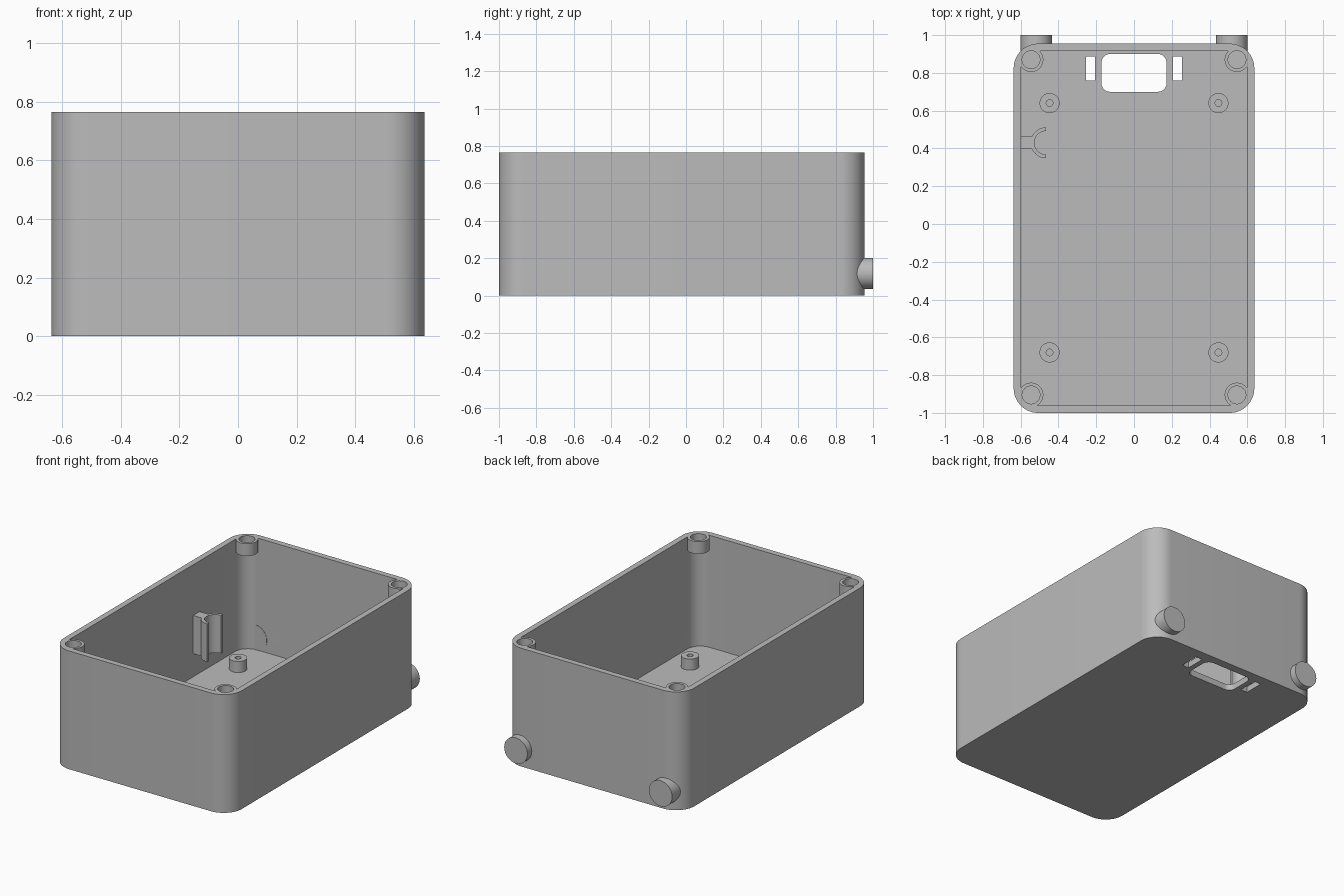
import bpy, bmesh
from math import pi, sin, cos, radians
from mathutils import Matrix

if "Cube" in bpy.data.objects:
    bpy.data.objects.remove(bpy.data.objects["Cube"], do_unlink=True)

plastic = bpy.data.materials.new("grey plastic")
plastic.use_nodes = True
plastic.diffuse_color = (0.5, 0.5, 0.5, 1)
plastic.node_tree.nodes["Principled BSDF"].inputs["Base Color"].default_value = (0.5, 0.5, 0.5, 1)

WIDTH, FRONT, BACK, HEIGHT = 0.637, -1.0, 0.955, 0.765
WALL, FLOOR = 0.038, 0.04


def arc(cx, cy, r, start, end, steps):
    angles = [radians(start + (end - start) * i / steps) for i in range(steps + 1)]
    return [(cx + r * cos(a), cy + r * sin(a)) for a in angles]


def rounded_rect(x0, x1, y0, y1, r, steps=14):
    corners = [(x1 - r, y1 - r), (x0 + r, y1 - r), (x0 + r, y0 + r), (x1 - r, y0 + r)]
    return [p for i, (x, y) in enumerate(corners)
            for p in arc(x, y, r, 90 * i, 90 * i + 90, steps)]


def circle(x, y, r, steps=48):
    return arc(x, y, r, 0, 360, steps)[:-1]


def prism(name, outline, z0, z1):
    """Extrude a closed outline from z0 up to z1."""
    bm = bmesh.new()
    face = bm.faces.new([bm.verts.new((x, y, z0)) for x, y in outline])
    top = bmesh.ops.extrude_face_region(bm, geom=[face])["geom"]
    moved = [v for v in top if isinstance(v, bmesh.types.BMVert)]
    bmesh.ops.translate(bm, verts=moved, vec=(0, 0, z1 - z0))
    bmesh.ops.recalc_face_normals(bm, faces=bm.faces[:])
    mesh = bpy.data.meshes.new(name)
    bm.to_mesh(mesh)
    bm.free()
    mesh.materials.append(plastic)
    obj = bpy.data.objects.new(name, mesh)
    bpy.context.collection.objects.link(obj)
    return obj


def activate(obj):
    bpy.ops.object.select_all(action="DESELECT")
    obj.select_set(True)
    bpy.context.view_layer.objects.active = obj


def combine(target, tool, operation="DIFFERENCE"):
    """Apply a boolean and discard the tool."""
    activate(target)
    mod = target.modifiers.new("boolean", "BOOLEAN")
    mod.operation, mod.object, mod.solver = operation, tool, "EXACT"
    bpy.ops.object.modifier_apply(modifier=mod.name)
    bpy.data.objects.remove(tool, do_unlink=True)


def smooth(obj):
    activate(obj)
    bpy.ops.object.shade_smooth_by_angle(angle=radians(30))


# Open box with rounded corners
box = prism("box_shell", rounded_rect(-WIDTH, WIDTH, FRONT, BACK, 0.13), 0, HEIGHT)
combine(box, prism("cavity", rounded_rect(-WIDTH + WALL, WIDTH - WALL, FRONT + WALL,
                                          BACK - WALL, 0.092), FLOOR, HEIGHT + 0.1))

# Corner bosses at the rim, each with a round recess
boss_spots = [(x, y) for x in (-0.545, 0.545) for y in (-0.905, 0.87)]
for x, y in boss_spots:
    combine(box, prism("boss", circle(x, y, 0.065), HEIGHT - 0.08, HEIGHT), "UNION")
for x, y in boss_spots:
    combine(box, prism("recess", circle(x, y, 0.047), HEIGHT - 0.06, HEIGHT + 0.1))

# Openings through the floor: one window and a slot on each side
combine(box, prism("window", rounded_rect(-0.172, 0.172, 0.7, 0.9, 0.045), -0.1, 0.1))
for x in (-0.231, 0.231):
    slot = [(x - 0.024, 0.76), (x + 0.024, 0.76), (x + 0.024, 0.888), (x - 0.024, 0.888)]
    combine(box, prism("slot", slot, -0.1, 0.1))
smooth(box)

# Hollow standoffs on the floor
for side, x in (("right", -0.447), ("left", 0.447)):
    for end, y in (("front", -0.68), ("back", 0.64)):
        post = prism(f"standoff_{end}_{side}", circle(x, y, 0.053), FLOOR - 0.01, 0.112)
        combine(post, prism("bore", circle(x, y, 0.018, 24), FLOOR, 0.2))
        smooth(post)

# Half-round holder on a stem from the right wall
CX, CY = -0.465, 0.43
outline = arc(CX, CY, 0.082, 90, 270, 24) + arc(CX, CY, 0.062, 270, 90, 24)
holder = prism("clip", outline, 0.19, 0.437)
stem = [(-0.61, CY - 0.033), (CX - 0.07, CY - 0.033), (CX - 0.07, CY + 0.033), (-0.61, CY + 0.033)]
combine(holder, prism("stem", stem, 0.19, 0.437), "UNION")
smooth(holder)

# Round feet on the back wall
for side, x in (("right", -0.518), ("left", 0.518)):
    foot = prism(f"back_foot_{side}", circle(0, 0, 0.083), -0.04, 0.045)
    foot.data.transform(Matrix.Translation((x, BACK, 0.118)) @ Matrix.Rotation(-pi / 2, 4, "X"))
    smooth(foot)
